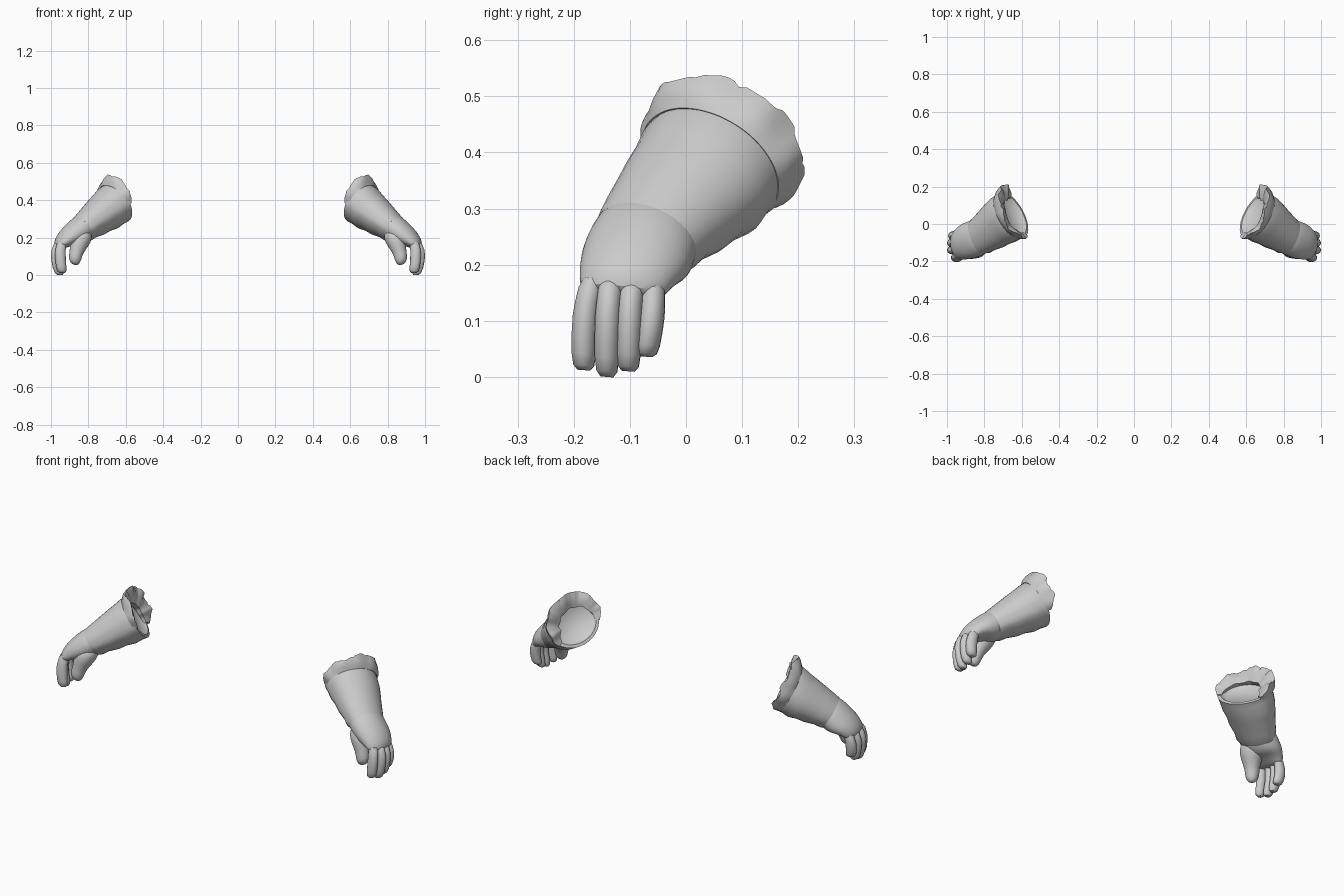
import bpy, bmesh, math, random
from mathutils import Vector

if "Cube" in bpy.data.objects:
    bpy.data.objects.remove(bpy.data.objects["Cube"])

random.seed(4)
GREY = bpy.data.materials.new("soft_grey")
GREY.diffuse_color = (0.6, 0.6, 0.6, 1)
GREY.use_nodes = True
GREY.node_tree.nodes["Principled BSDF"].inputs["Base Color"].default_value = GREY.diffuse_color

DORSAL = Vector((0.6, 0, 0.8))                 # back-of-hand direction
ARM = Vector((0.706, -0.477, -0.523)).normalized()
ELBOW = Vector((0.655, 0.05, 0.385))


def frame(axis):
    d = Vector(axis).normalized()
    u = (DORSAL - d * DORSAL.dot(d)).normalized()
    return u, d.cross(u)


def finish(name, bm, subdiv=0):
    """Mirrored, smooth-shaded object from a bmesh."""
    bmesh.ops.recalc_face_normals(bm, faces=bm.faces)
    mesh = bpy.data.meshes.new(name)
    bm.to_mesh(mesh)
    bm.free()
    mesh.materials.append(GREY)
    ob = bpy.data.objects.new(name, mesh)
    bpy.context.collection.objects.link(ob)
    bpy.ops.object.select_all(action='DESELECT')
    ob.select_set(True)
    bpy.context.view_layer.objects.active = ob
    bpy.ops.object.shade_smooth_by_angle(angle=math.radians(50))
    if subdiv:
        ob.modifiers.new("round", 'SUBSURF').levels = subdiv
        ob.modifiers["round"].render_levels = subdiv
    ob.modifiers.new("other_side", 'MIRROR').use_mirror_merge = False
    return ob


def bridge(bm, rows):
    n = len(rows[0])
    for r0, r1 in zip(rows, rows[1:]):
        for i in range(n):
            j = (i + 1) % n
            bm.faces.new((r0[i], r0[j], r1[j], r1[i]))
    bm.faces.new(rows[0])
    bm.faces.new(rows[-1])


def loft(name, rings, seg=20, bump=None, subdiv=0):
    """Skin elliptical rings given as (centre, axis, dorsal radius, side radius)."""
    bm = bmesh.new()
    rows = []
    for k, (c, axis, a, b) in enumerate(rings):
        u, v = frame(axis)
        row = []
        for i in range(seg):
            t = 2 * math.pi * i / seg
            e = bump(t, k) if bump else 0
            row.append(bm.verts.new(Vector(c) + u * (a + e) * math.cos(t) + v * (b + e) * math.sin(t)))
        rows.append(row)
    bridge(bm, rows)
    return finish(name, bm, subdiv)


# forearm sleeve: recessed opening, taper to the wrist, raised pleated underside
def sleeve_bump(t, k):
    if k < 2 or k > 8:
        return 0
    return (0.004 + 0.002 * (-1) ** k) if -math.cos(t) > 0.3 else 0


loft("forearm_sleeve", [
    (ELBOW + ARM * 0.020, ARM, 0.085, 0.104),
    (ELBOW - ARM * 0.002, ARM, 0.104, 0.126),
    (ELBOW, ARM, 0.114, 0.136),
    (ELBOW + ARM * 0.03, ARM, 0.114, 0.136),
    ((0.705, 0.02, 0.345), ARM, 0.108, 0.132),
    ((0.735, -0.002, 0.323), ARM, 0.100, 0.125),
    ((0.765, -0.024, 0.300), ARM, 0.092, 0.116),
    ((0.800, -0.049, 0.274), ARM, 0.082, 0.107),
    ((0.826, -0.067, 0.254), ARM, 0.075, 0.100),
    ((0.840, -0.077, 0.244), ARM, 0.070, 0.094),
], seg=36, bump=sleeve_bump)

# hand, bending down from the wrist to the knuckles
loft("hand", [
    ((0.79, -0.045, 0.279), ARM, 0.070, 0.090),
    ((0.835, -0.072, 0.248), (0.70, -0.44, -0.55), 0.076, 0.100),
    ((0.868, -0.084, 0.220), (0.62, -0.30, -0.72), 0.073, 0.102),
    ((0.898, -0.094, 0.196), (0.45, -0.2, -0.88), 0.070, 0.098),
    ((0.922, -0.104, 0.175), (0.2, -0.12, -0.97), 0.061, 0.088),
    ((0.940, -0.112, 0.158), (0.05, -0.1, -1), 0.046, 0.080),
    ((0.945, -0.112, 0.143), (0, -0.1, -1), 0.022, 0.070),
], seg=20, subdiv=1)

# thumb with a broad base
T = (0.25, -0.2, -1)
loft("thumb", [
    ((0.815, -0.100, 0.245), T, 0.034, 0.044),
    ((0.832, -0.118, 0.208), T, 0.057, 0.062),
    ((0.848, -0.133, 0.168), T, 0.053, 0.055),
    ((0.864, -0.148, 0.124), T, 0.037, 0.037),
    ((0.871, -0.156, 0.092), T, 0.036, 0.034),
    ((0.874, -0.159, 0.070), T, 0.030, 0.028),
    ((0.875, -0.160, 0.054), T, 0.014, 0.014),
], seg=14, subdiv=1)

# fingers: base, middle and tip positions
FINGERS = {
    "index_finger": ((0.940, -0.165), (0.950, -0.179), (0.940, -0.182), 0.012),
    "middle_finger": ((0.950, -0.132), (0.971, -0.139), (0.952, -0.141), 0.0),
    "ring_finger": ((0.950, -0.094), (0.971, -0.100), (0.955, -0.103), 0.010),
    "little_finger": ((0.943, -0.058), (0.965, -0.061), (0.955, -0.072), 0.036),
}
for name, (base, mid, tip, low) in FINGERS.items():
    pts = [Vector((*base, 0.176)), Vector((*mid, 0.108)), Vector((*tip, low))]
    rings = []
    for f, s in ((0, 0.75), (0.15, 0.92), (0.35, 0.96), (0.5, 1), (0.68, 0.98),
                 (0.86, 0.95), (0.96, 0.82), (1, 0.5)):
        # quadratic through the three positions
        p = (pts[0] * (2 * (f - 0.5) * (f - 1)) + pts[1] * (4 * f * (1 - f))
             + pts[2] * (2 * f * (f - 0.5)))
        rings.append((p, (0, -0.08, -1), 0.029 * s, 0.023 * s))
    loft(name, rings, seg=14)

# thick ragged ruffle, flared outwards and folded in over the sleeve opening
# profile: (distance behind the rim, radial offset)
PROFILE = ((-0.014, 0.001), (0.002, 0.014), (0.026, 0.024), (0.050, 0.028),
           (0.046, 0.008), (0.036, -0.020), (0.014, -0.050), (-0.010, -0.038), (-0.010, -0.006))
u, v = frame(ARM)
bm = bmesh.new()
rows = []
STEPS = 52
for i in range(STEPS + 1):
    deg = -122 + 237 * i / STEPS
    t = math.radians(deg)
    taper = min(1, 0.4 + 5 * min(i, STEPS - i) / STEPS)
    leaf = math.exp(-((deg - 34) / 18) ** 2)        # leaf turned out over the sleeve
    length = taper * (0.74 + 0.33 * math.cos(t) - 0.2 * math.sin(t)) * (1 - 0.35 * leaf)
    flare = taper * (0.7 + 0.35 * math.cos(t) ** 2 + 0.45 * leaf)
    fold = taper * (0.9 - 0.25 * math.sin(t))
    jag = 1 + 0.1 * math.sin(7 * t + 1) + random.uniform(-0.12, 0.12)
    wave = 0.003 * math.sin(9 * t)
    row = []
    for s, r in PROFILE:
        back = s * length * (jag if s > 0.04 else 1) if s > 0 else s
        r = r * (flare if r > 0 else fold) + (wave if s > 0 else 0)
        row.append(bm.verts.new(ELBOW - ARM * back + u * (0.115 + r) * math.cos(t)
                                + v * (0.138 + r) * math.sin(t)))
    rows.append(row)
bridge(bm, rows)
finish("cuff_ruffle", bm)
